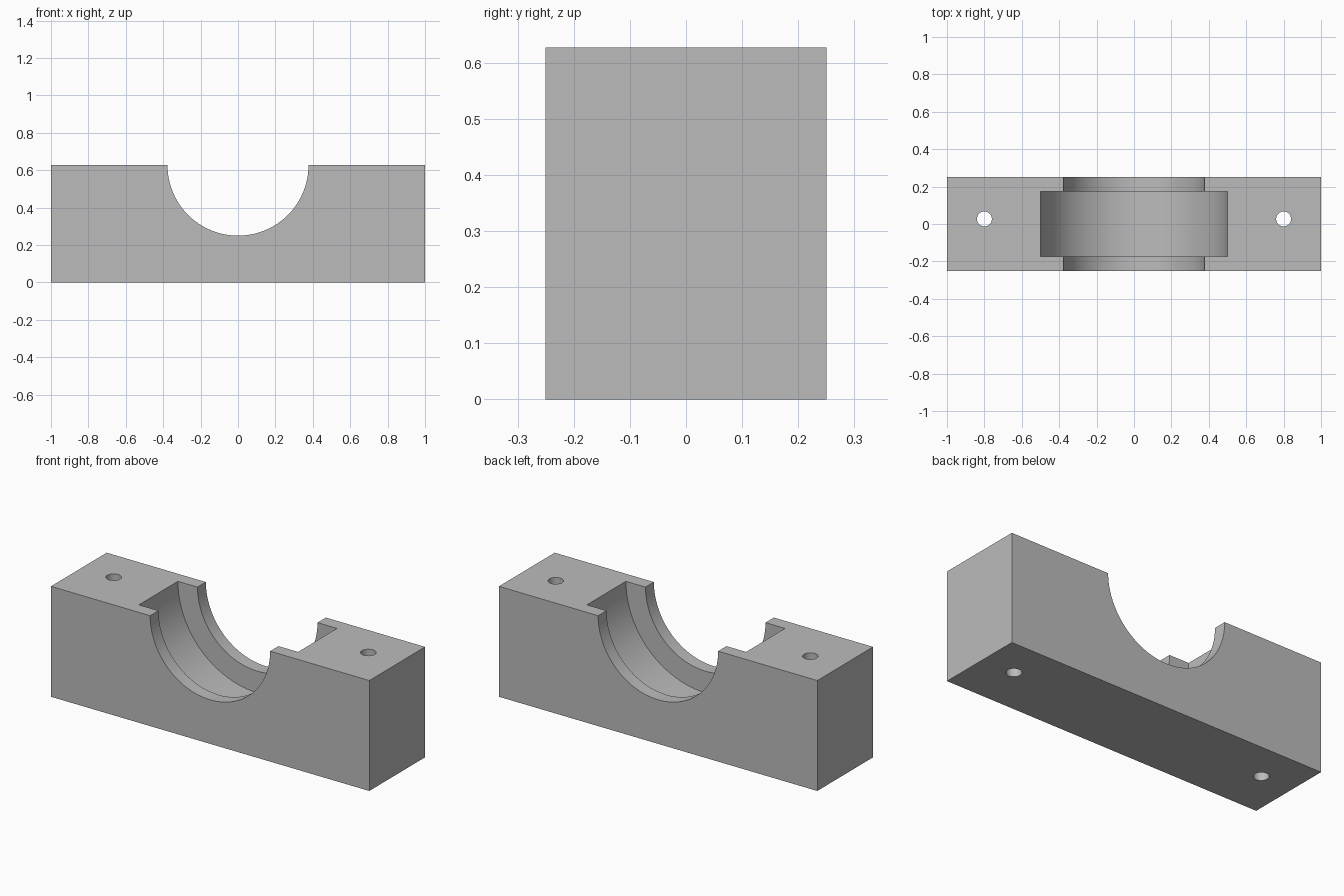
import bpy
import math

cube = bpy.data.objects.get("Cube")
if cube:
    bpy.data.objects.remove(cube, do_unlink=True)

HEIGHT = 0.627
DEPTH = 0.5

# Single plain grey
grey = bpy.data.materials.new("plain grey")
grey.use_nodes = True
colour = (0.5, 0.5, 0.5, 1)
grey.diffuse_color = colour
grey.node_tree.nodes["Principled BSDF"].inputs["Base Color"].default_value = colour

# Main bearing block
bpy.ops.mesh.primitive_cube_add(size=1, location=(0, 0, HEIGHT / 2))
block = bpy.context.object
block.name = "bearing_block"
block.scale = (2, DEPTH, HEIGHT)
bpy.ops.object.transform_apply(location=True, rotation=True, scale=True)
block.data.materials.append(grey)


def cut(name, radius, length, location, along_y=False, sides=96):
    """Subtract a round cutter from the block."""
    bpy.ops.mesh.primitive_cylinder_add(
        vertices=sides, radius=radius, depth=length, location=location,
        rotation=(math.pi / 2 if along_y else 0, 0, 0))
    cutter = bpy.context.object
    cutter.name = name
    cutter.data.materials.append(grey)
    bpy.ops.object.transform_apply(location=True, rotation=True, scale=True)
    mod = block.modifiers.new(name, "BOOLEAN")
    mod.operation = "DIFFERENCE"
    mod.solver = "EXACT"
    mod.object = cutter
    bpy.context.view_layer.objects.active = block
    bpy.ops.object.modifier_apply(modifier=mod.name)
    bpy.data.objects.remove(cutter, do_unlink=True)


# Half-round shaft opening and the wider bearing seat inside it
cut("shaft_opening", 0.377, 1, (0, 0, HEIGHT), along_y=True)
cut("bearing_seat", 0.5, 0.35, (0, 0, HEIGHT), along_y=True)

# Bolt holes, set slightly towards the back
for side in (-1, 1):
    cut("bolt_hole", 0.04, 2, (side * 0.8, 0.027, HEIGHT / 2), sides=32)

# Smooth the round walls, keep the edges sharp
bpy.ops.object.select_all(action="DESELECT")
block.select_set(True)
bpy.context.view_layer.objects.active = block
bpy.ops.object.shade_smooth_by_angle(angle=math.radians(30))
